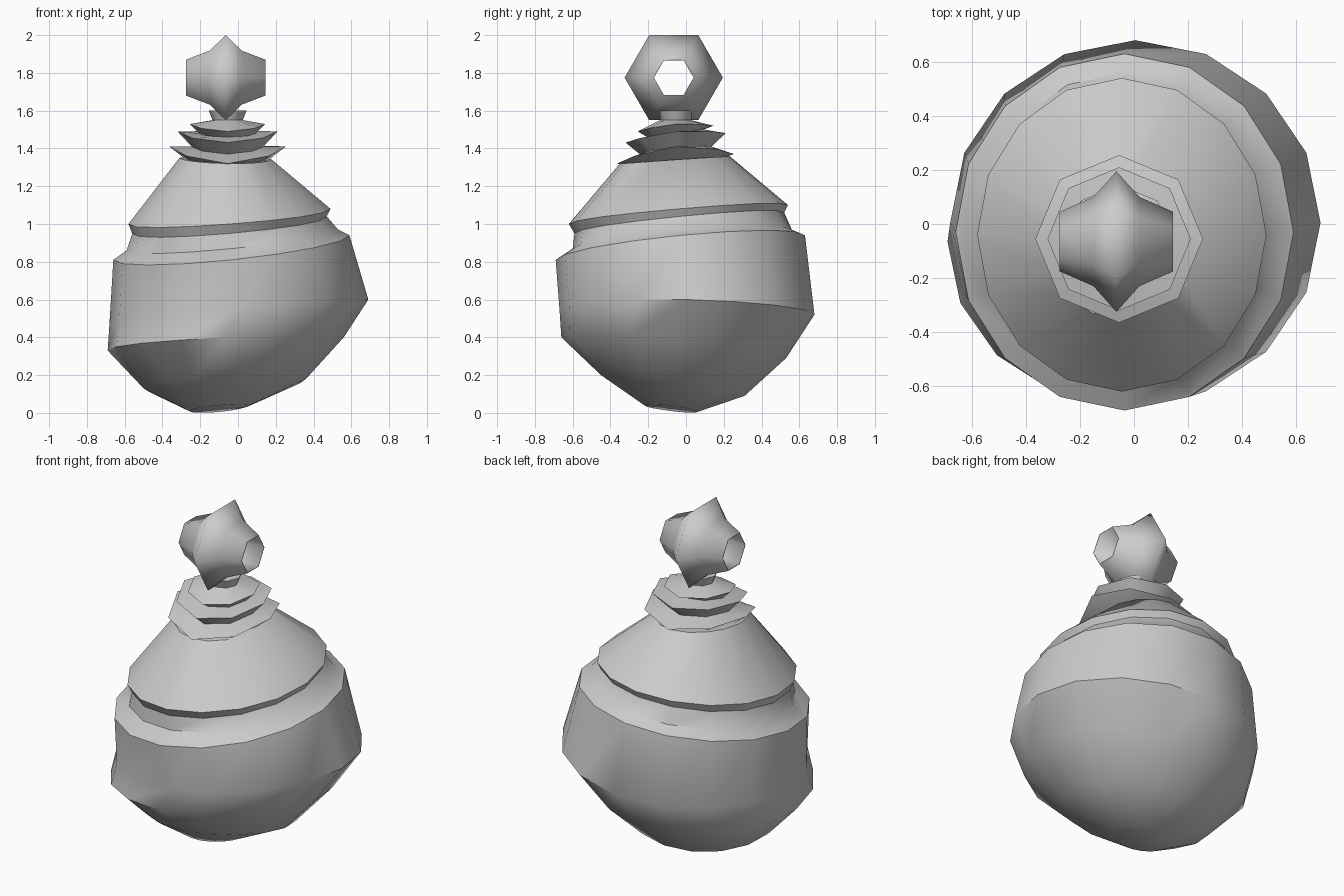
import bpy, bmesh, math

cube = bpy.data.objects.get("Cube")
if cube:
    bpy.data.objects.remove(cube, do_unlink=True)

grey = bpy.data.materials.new("plain_grey")
grey.use_nodes = True
colour = (0.6, 0.6, 0.6, 1)
grey.diffuse_color = colour
grey.node_tree.nodes["Principled BSDF"].inputs["Base Color"].default_value = colour


def loft(name, rings, closed=False, smooth_angle=40):
    """Skin a list of point rings; closed joins the last ring to the first."""
    bm = bmesh.new()
    loops = [[bm.verts.new(point) for point in ring] for ring in rings]
    sides = len(loops[0])
    pairs = list(zip(loops, loops[1:]))
    if closed:
        pairs.append((loops[-1], loops[0]))
    else:
        bm.faces.new(loops[0])
        bm.faces.new(loops[-1])
    for low, high in pairs:
        for i in range(sides):
            j = (i + 1) % sides
            bm.faces.new((low[i], low[j], high[j], high[i]))
    bmesh.ops.recalc_face_normals(bm, faces=bm.faces)
    mesh = bpy.data.meshes.new(name)
    bm.to_mesh(mesh)
    bm.free()
    mesh.materials.append(grey)
    obj = bpy.data.objects.new(name, mesh)
    bpy.context.collection.objects.link(obj)
    bpy.ops.object.select_all(action='DESELECT')
    obj.select_set(True)
    bpy.context.view_layer.objects.active = obj
    bpy.ops.object.shade_smooth_by_angle(angle=math.radians(smooth_angle))
    return obj


def angles(sides):
    return [math.tau * i / sides for i in range(sides)]


def leaning_ring(right, left, front, back, sides=16):
    """Tilted oval through its right and left (x, z) and front and back (y, z) points."""
    (xr, zr), (xl, zl), (yf, zf), (yb, zb) = right, left, front, back
    mean = (zr + zl + zf + zb) / 4
    saddle = (zr + zl - zf - zb) / 4
    return [((xl + xr) / 2 + (xl - xr) / 2 * math.cos(a),
             (yb + yf) / 2 + (yb - yf) / 2 * math.sin(a),
             mean + (zl - zr) / 2 * math.cos(a) + (zb - zf) / 2 * math.sin(a)
             + saddle * math.cos(2 * a)) for a in angles(sides)]


def frill_ring(radius, height, lean, saddle, sides=8):
    """Octagon around the neck, dipping at the front and back."""
    return [(-0.055 + radius * math.cos(a), -0.055 + radius * math.sin(a),
             height + lean * math.sin(a) + saddle * math.cos(2 * a))
            for a in angles(sides)]


def hook_ring(offset, radius, sides=6):
    """Hexagon around the sideways axis of the hanging loop."""
    return [(-0.065 + offset, -0.065 + radius * math.cos(a),
             1.775 + radius * math.sin(a)) for a in angles(sides)]


# Rounded lower vessel, its shoulder and the groove below the lid
groove = leaning_ring((-.56, .95), (.47, 1.04), (-.59, .95), (.52, 1.06))
loft("lower_body", [
    leaning_ring((-.26, .01), (.06, .04), (-.22, .04), (.06, .005)),
    leaning_ring((-.5, .13), (.36, .18), (-.45, .2), (.31, .09)),
    leaning_ring((-.69, .33), (.56, .4), (-.66, .4), (.53, .29)),
    leaning_ring((-.68, .48), (.69, .6), (-.67, .55), (.68, .52)),
    leaning_ring((-.66, .81), (.59, .94), (-.69, .81), (.63, .94)),
    leaning_ring((-.59, .86), (.53, .97), (-.6, .87), (.56, .97)),
    groove,
], smooth_angle=42)

# Conical lid overhanging the groove
loft("conical_lid", [
    groove,
    leaning_ring((-.58, 1), (.49, 1.08), (-.62, 1), (.54, 1.1)),
    leaning_ring((-.31, 1.35), (.18, 1.34), (-.35, 1.32), (.23, 1.36)),
])

# Stacked frills of the neck
loft("frilled_neck", [
    frill_ring(.18, 1.31, .02, 0),
    frill_ring(.31, 1.378, .025, .033),
    frill_ring(.19, 1.4, .02, .01),
    frill_ring(.265, 1.473, .025, .017),
    frill_ring(.15, 1.48, .02, 0),
    frill_ring(.2, 1.517, .015, .012),
    frill_ring(.08, 1.55, 0, 0),
    frill_ring(.1, 1.6, 0, 0),
], smooth_angle=50)

# Hexagonal hanging loop with a straight hole
loft("hanging_loop", [
    hook_ring(-.21, .11), hook_ring(-.085, .165), hook_ring(0, .26),
    hook_ring(.085, .165), hook_ring(.21, .11),
    hook_ring(.21, .105), hook_ring(-.21, .105),
], closed=True, smooth_angle=100)
